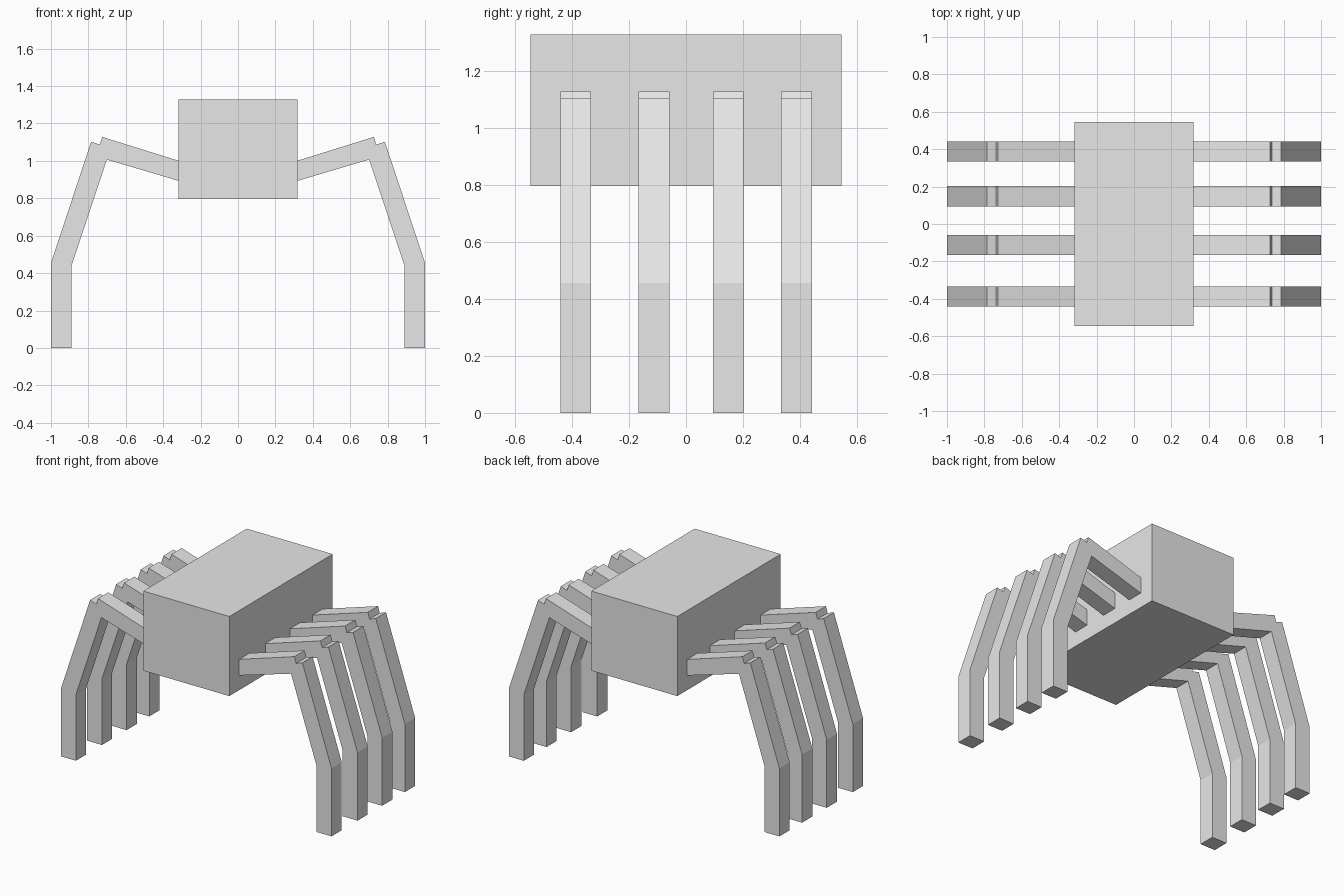
import bpy
import bmesh

cube = bpy.data.objects.get("Cube")
if cube:
    bpy.data.objects.remove(cube, do_unlink=True)

# Single flat colour
grey = bpy.data.materials.new("light_grey")
grey.use_nodes = True
grey.diffuse_color = (0.8, 0.8, 0.8, 1)
grey.node_tree.nodes["Principled BSDF"].inputs["Base Color"].default_value = (0.8, 0.8, 0.8, 1)


def prism(name, profile, y0, y1):
    """Extrude an (x, z) outline from y0 to y1."""
    bm = bmesh.new()
    face = bm.faces.new([bm.verts.new((x, y0, z)) for x, z in profile])
    ext = bmesh.ops.extrude_face_region(bm, geom=[face])
    verts = [v for v in ext["geom"] if isinstance(v, bmesh.types.BMVert)]
    bmesh.ops.translate(bm, verts=verts, vec=(0, y1 - y0, 0))
    bmesh.ops.recalc_face_normals(bm, faces=bm.faces)
    mesh = bpy.data.meshes.new(name)
    bm.to_mesh(mesh)
    bm.free()
    mesh.materials.append(grey)
    obj = bpy.data.objects.new(name, mesh)
    bpy.context.collection.objects.link(obj)
    return obj


# Box body
prism("body", [(-0.318, 0.795), (0.318, 0.795), (0.318, 1.327), (-0.318, 1.327)], -0.546, 0.546)

# Leg outlines on the +x side: upper beam rising from the body, bent lower beam
UPPER = [(0.30, 0.888), (0.758, 1.024), (0.726, 1.128), (0.30, 0.995)]
LOWER = [(0.89, 0.0), (1.0, 0.0), (1.0, 0.455), (0.785, 1.102), (0.681, 1.067), (0.89, 0.44)]
ROWS = {"front": -0.387, "mid_front": -0.112, "mid_back": 0.148, "back": 0.388}
HALF = 0.054

for row, y in ROWS.items():
    for side, sign in (("left", 1), ("right", -1)):
        for part, outline in (("upper_leg", UPPER), ("lower_leg", LOWER)):
            prism(f"{row}_{side}_{part}", [(sign * x, z) for x, z in outline], y - HALF, y + HALF)
